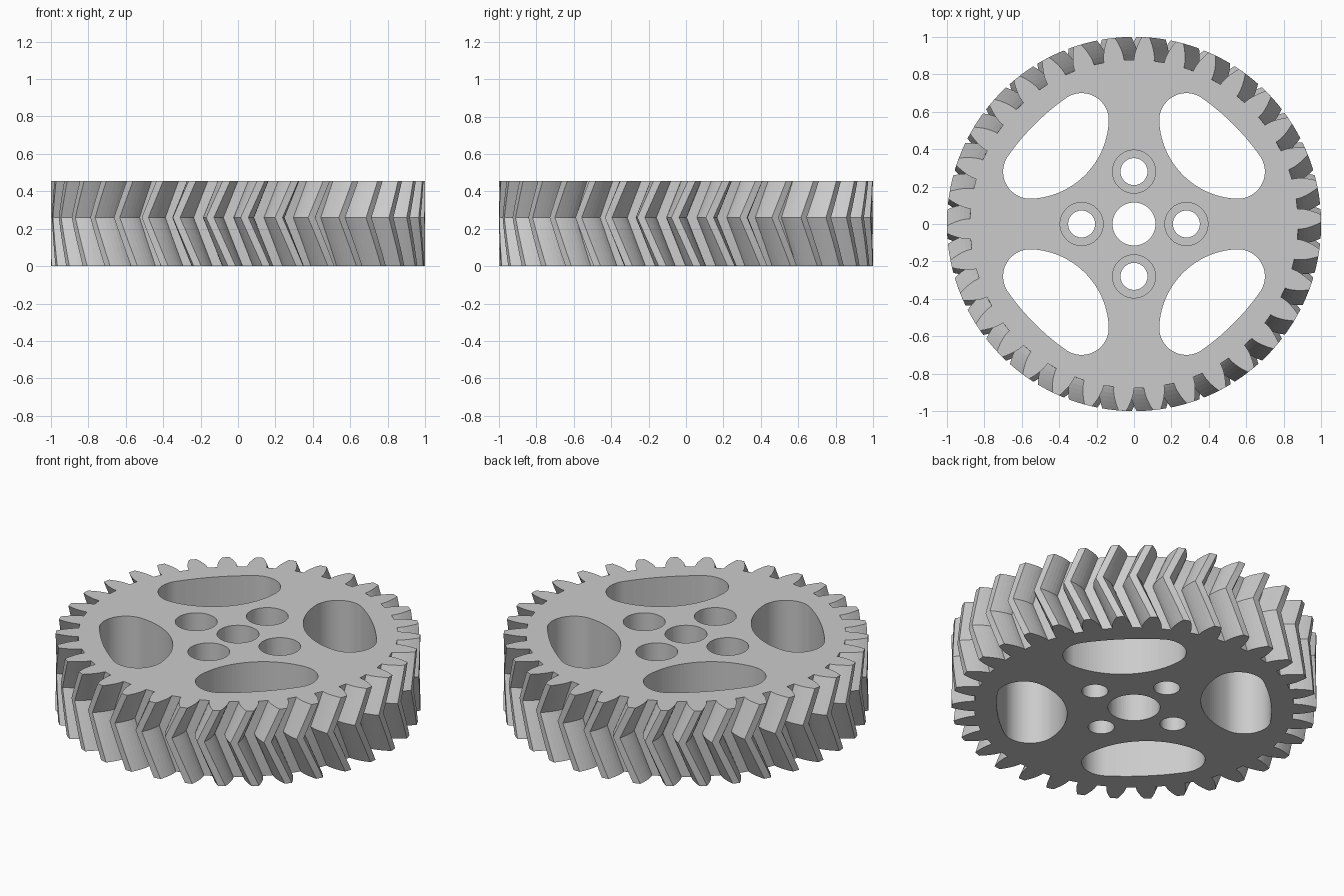
import bpy, bmesh
from math import sin, cos, tan, acos, atan2, sqrt, pi, radians, degrees
from mathutils import Vector

if "Cube" in bpy.data.objects:
    bpy.data.objects.remove(bpy.data.objects["Cube"], do_unlink=True)

TEETH = 34
HEIGHT, APEX = 0.455, 0.26
TIP, PITCH, ROOT, BASE = 1.0, 0.944, 0.877, 0.887


def loft(bm, rings):
    """Closed solid skinned through equal rings, listed from bottom to top."""
    rows = [[bm.verts.new(p) for p in ring] for ring in rings]
    n = len(rows[0])
    for low, high in zip(rows, rows[1:]):
        for i in range(n):
            j = (i + 1) % n
            bm.faces.new((low[i], low[j], high[j], high[i]))
    bm.faces.new(rows[0][::-1])
    bm.faces.new(rows[-1])


def make_object(name, bm):
    bmesh.ops.recalc_face_normals(bm, faces=bm.faces[:])
    mesh = bpy.data.meshes.new(name)
    bm.to_mesh(mesh)
    bm.free()
    obj = bpy.data.objects.new(name, mesh)
    bpy.context.collection.objects.link(obj)
    return obj


# Involute tooth outline
def involute(r):
    a = acos(min(1.0, BASE / r))
    return tan(a) - a


def half_angle(r):
    return pi / (2 * TEETH) + involute(PITCH) - involute(r)


radii = [ROOT] + [BASE + (TIP - BASE) * k / 5 for k in range(6)]
flank = [(r, -half_angle(max(r, BASE))) for r in radii]
tooth = flank + [(r, -a) for r, a in reversed(flank)]
outline = [(r, a + 2 * pi * t / TEETH) for t in range(TEETH) for r, a in tooth]


def gear_ring(z, twist):
    return [(r * cos(a + twist), r * sin(a + twist), z) for r, a in outline]


# Herringbone body: the twist runs one way up to the apex, then back
STEPS = 5
bottom_twist, apex_twist, top_twist = radians(3.4), radians(-3.3), radians(1.75)
rings = []
for k in range(STEPS):
    f = k / STEPS
    rings.append(gear_ring(APEX * f, bottom_twist + (apex_twist - bottom_twist) * f))
for k in range(STEPS + 1):
    f = k / STEPS
    rings.append(gear_ring(APEX + (HEIGHT - APEX) * f,
                           apex_twist + (top_twist - apex_twist) * f))
bm = bmesh.new()
loft(bm, rings)
gear = make_object("herringbone_gear", bm)

# Cutters for all openings
cut = bmesh.new()


def stepped_hole(x, y, r_low, r_high, z_step):
    def ring(r, z):
        return [(x + r * cos(2 * pi * k / 64), y + r * sin(2 * pi * k / 64), z)
                for k in range(64)]
    loft(cut, [ring(r_low, -0.1), ring(r_low, z_step),
               ring(r_high, z_step), ring(r_high, HEIGHT + 0.1)])


stepped_hole(0, 0, 0.143, 0.115, 0.22)
for q in range(4):
    stepped_hole(0.28 * cos(q * pi / 2), 0.28 * sin(q * pi / 2), 0.072, 0.115, 0.25)

# Rounded openings: round ends joined by tangent inner and outer arcs
END_U, END_V, END_R = 0.59, 0.194, 0.145


def tangent_arc(reach):
    """Radius of an arc on the axis that touches both round ends."""
    return (reach ** 2 + END_V ** 2 - END_R ** 2) / (2 * (reach - END_R))


INNER, OUTER = 0.37, 0.752
r_in, r_out = tangent_arc(END_U - INNER), tangent_arc(OUTER - END_U)
c_in, c_out = INNER + r_in, OUTER - r_out
switch_out = atan2(END_V, END_U - c_out)
switch_in = atan2(END_V, END_U - c_in)


def opening_point(n):
    if abs(n) < switch_out:
        centre, r = (c_out, 0), r_out
    elif abs(n) > switch_in:
        centre, r = (c_in, 0), r_in
    else:
        centre, r = (END_U, END_V if n > 0 else -END_V), END_R
    return centre[0] + r * cos(n), centre[1] + r * sin(n)


opening = [opening_point(-pi + 2 * pi * (k + 0.5) / 120) for k in range(120)]
for q in range(4):
    a = pi / 4 + q * pi / 2
    plan = [(u * cos(a) - v * sin(a), u * sin(a) + v * cos(a)) for u, v in opening]
    loft(cut, [[(x, y, z) for x, y in plan] for z in (-0.1, HEIGHT + 0.1)])

cutter = make_object("opening_cutter", cut)
cutter.hide_render = True

# Cut the openings, then drop the cutter
mod = gear.modifiers.new("openings", "BOOLEAN")
mod.operation = "DIFFERENCE"
mod.solver = "EXACT"
mod.object = cutter
bpy.context.view_layer.objects.active = gear
gear.select_set(True)
bpy.ops.object.modifier_apply(modifier=mod.name)
bpy.data.objects.remove(cutter, do_unlink=True)

# Colour
mat = bpy.data.materials.new("light_grey")
mat.use_nodes = True
grey = (0.6, 0.6, 0.6, 1)
mat.diffuse_color = grey
mat.node_tree.nodes["Principled BSDF"].inputs["Base Color"].default_value = grey
gear.data.materials.clear()
gear.data.materials.append(mat)
